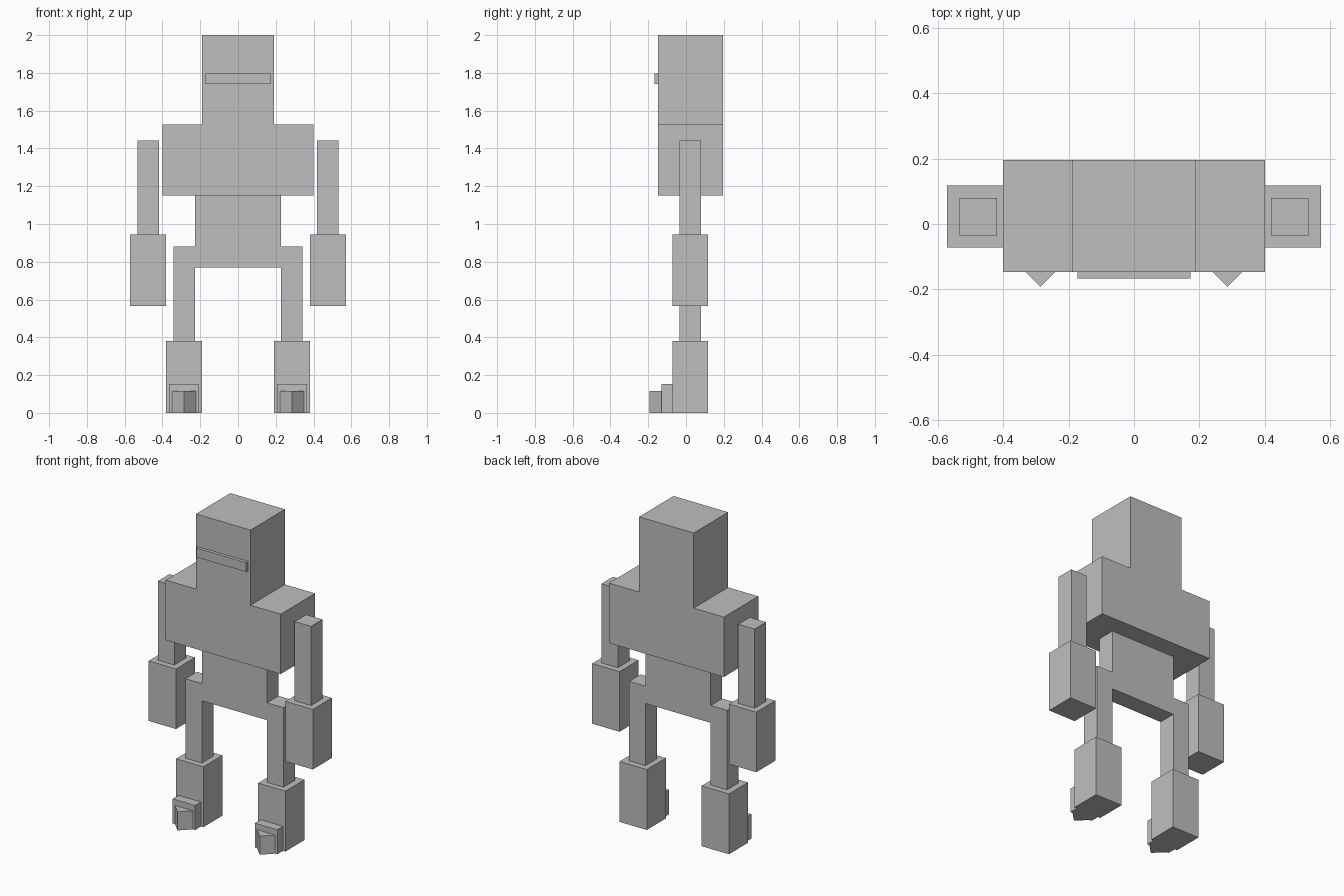
import bpy
import bmesh

if "Cube" in bpy.data.objects:
    bpy.data.objects.remove(bpy.data.objects["Cube"], do_unlink=True)

# Single plain grey
grey = bpy.data.materials.new("plain_grey")
grey.use_nodes = True
colour = (0.52, 0.52, 0.52, 1)
grey.diffuse_color = colour
grey.node_tree.nodes["Principled BSDF"].inputs["Base Color"].default_value = colour


def prism(name, outline, z0, z1):
    """Upright block with a counter-clockwise outline in plan."""
    bm = bmesh.new()
    base = bm.faces.new([bm.verts.new((x, y, z0)) for x, y in outline])
    top = bmesh.ops.extrude_face_region(bm, geom=[base])["geom"]
    verts = [v for v in top if isinstance(v, bmesh.types.BMVert)]
    bmesh.ops.translate(bm, verts=verts, vec=(0, 0, z1 - z0))
    bmesh.ops.recalc_face_normals(bm, faces=bm.faces)
    mesh = bpy.data.meshes.new(name)
    bm.to_mesh(mesh)
    bm.free()
    mesh.materials.append(grey)
    obj = bpy.data.objects.new(name, mesh)
    bpy.context.collection.objects.link(obj)
    return obj


def box(name, x, y, z):
    outline = [(x[0], y[0]), (x[1], y[0]), (x[1], y[1]), (x[0], y[1])]
    return prism(name, outline, *z)


# Shared depth ranges
body_y = (-0.147, 0.195)
thin_y = (-0.035, 0.079)
thick_y = (-0.072, 0.117)

# Head, chest and hips
box("head", (-0.19, 0.19), body_y, (1.527, 2.0))
box("visor", (-0.173, 0.173), (-0.167, -0.147), (1.74, 1.798))
box("chest", (-0.4, 0.4), body_y, (1.15, 1.527))
box("hips", (-0.227, 0.227), thin_y, (0.771, 1.15))

# Limbs and feet, mirrored left and right
for side, s in (("left", 1), ("right", -1)):
    def limb(part, x_mid, half, y, z):
        box(f"{side}_{part}", (s * x_mid - half, s * x_mid + half), y, z)

    limb("upper_arm", 0.476, 0.057, thin_y, (0.945, 1.443))
    limb("forearm", 0.476, 0.095, thick_y, (0.567, 0.945))
    limb("thigh", 0.284, 0.057, thin_y, (0.38, 0.88))
    limb("shin", 0.286, 0.095, thick_y, (0, 0.38))
    limb("foot", 0.286, 0.078, (-0.129, -0.072), (0, 0.154))
    # Pointed toe
    x = s * 0.286
    prism(f"{side}_toe", [(x - 0.063, -0.129), (x, -0.192), (x + 0.063, -0.129)], 0, 0.117)
